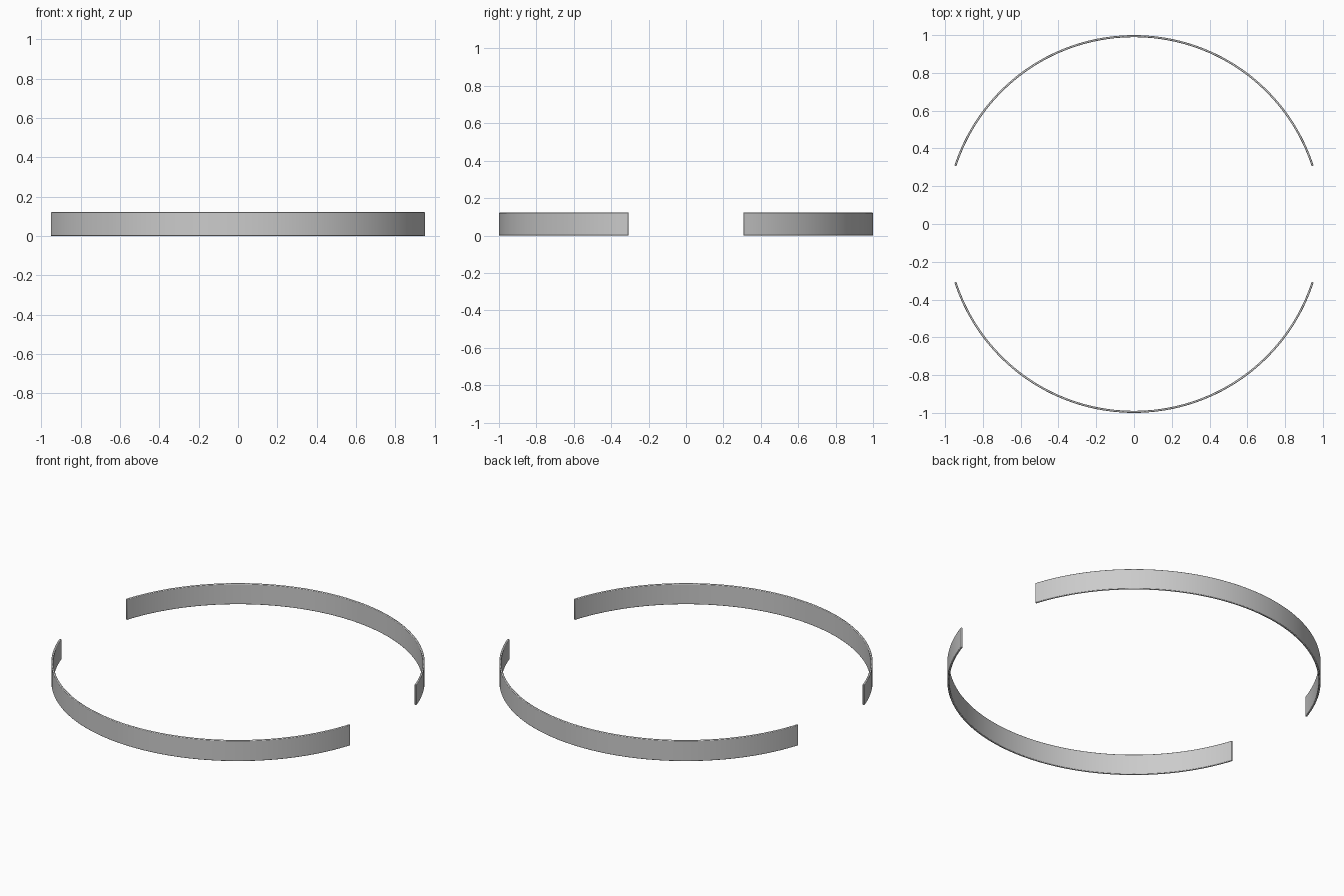
import bpy, bmesh, math

if "Cube" in bpy.data.objects:
    bpy.data.objects.remove(bpy.data.objects["Cube"])

R_OUT, R_IN, HEIGHT, BEVEL = 1.0, 0.989, 0.122, 0.003
START, END, STEPS = math.radians(18), math.radians(162), 72


def curved_band(name, turn):
    """Thin upright strip swept along an arc, with softly bevelled rims."""
    bm = bmesh.new()
    profile = [(R_IN, 0), (R_OUT, 0), (R_OUT, HEIGHT), (R_IN, HEIGHT)]
    rings = []
    for i in range(STEPS + 1):
        a = turn + START + (END - START) * i / STEPS
        rings.append([bm.verts.new((r * math.cos(a), r * math.sin(a), z))
                      for r, z in profile])
    for a, b in zip(rings, rings[1:]):
        for k in range(4):
            n = (k + 1) % 4
            bm.faces.new((a[k], a[n], b[n], b[k]))
    # end caps
    bm.faces.new(rings[0])
    bm.faces.new(rings[-1])
    bmesh.ops.recalc_face_normals(bm, faces=bm.faces)
    mesh = bpy.data.meshes.new(name)
    bm.to_mesh(mesh)
    bm.free()
    obj = bpy.data.objects.new(name, mesh)
    bpy.context.collection.objects.link(obj)

    # rounded rims and ends
    bev = obj.modifiers.new("rim_bevel", 'BEVEL')
    bev.width = BEVEL
    bev.segments = 2
    bev.limit_method = 'ANGLE'
    bev.angle_limit = math.radians(40)

    bpy.ops.object.select_all(action='DESELECT')
    bpy.context.view_layer.objects.active = obj
    obj.select_set(True)
    bpy.ops.object.shade_smooth_by_angle(angle=math.radians(50))
    return obj


# two facing arcs with open gaps on the left and right
curved_band("back_band", 0)
curved_band("front_band", math.pi)
